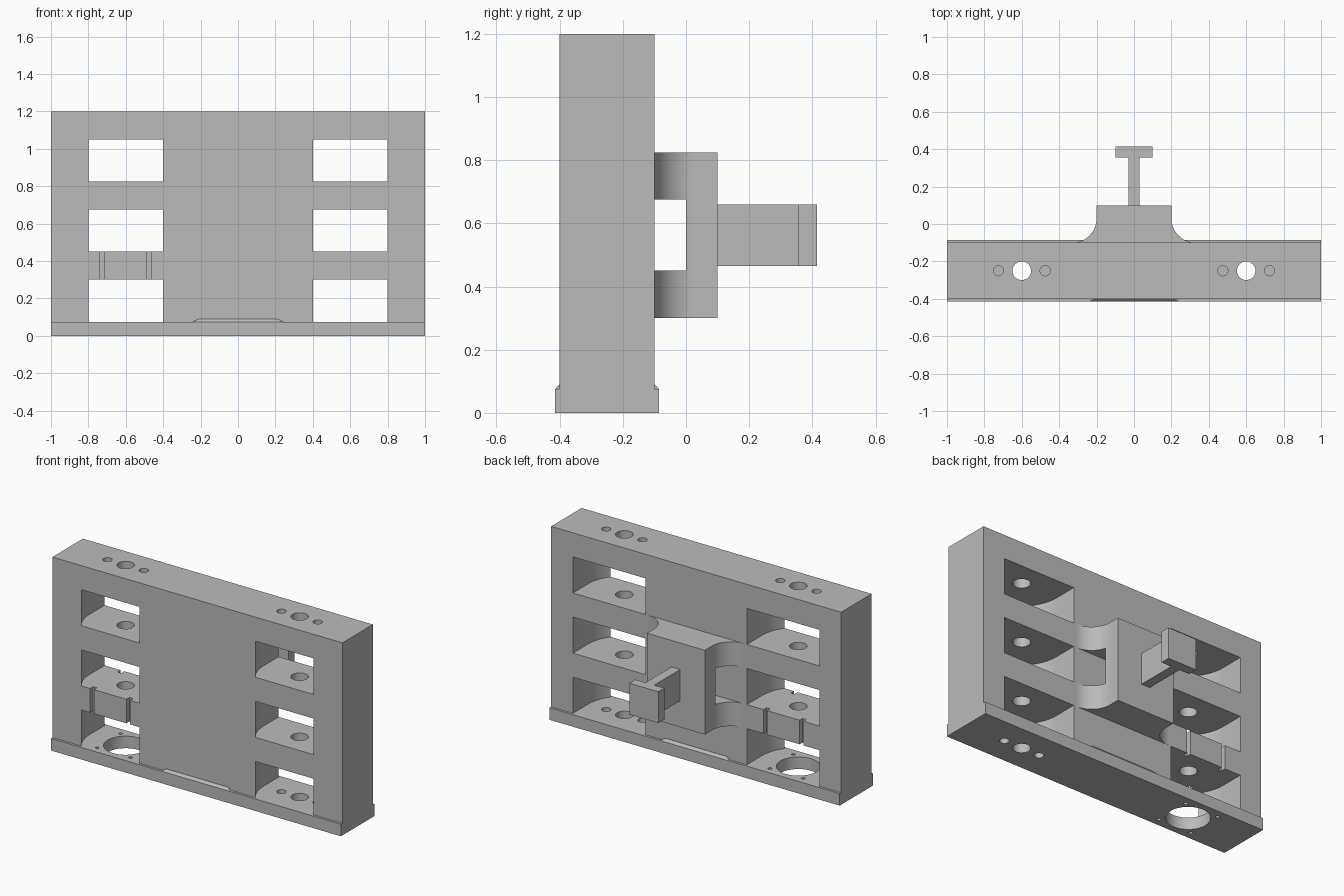
import bpy, bmesh
from math import cos, sin, pi, radians

if "Cube" in bpy.data.objects:
    bpy.data.objects.remove(bpy.data.objects["Cube"], do_unlink=True)

grey = bpy.data.materials.new("plain_grey")
grey.use_nodes = True
tone = (0.5, 0.5, 0.5, 1)
grey.diffuse_color = tone
grey.node_tree.nodes["Principled BSDF"].inputs["Base Color"].default_value = tone


def prism(name, outline, z0, z1):
    """Extrude a plan outline from z0 to z1."""
    bm = bmesh.new()
    face = bm.faces.new([bm.verts.new((x, y, z0)) for x, y in outline])
    out = bmesh.ops.extrude_face_region(bm, geom=[face])
    tops = [v for v in out["geom"] if isinstance(v, bmesh.types.BMVert)]
    bmesh.ops.translate(bm, vec=(0, 0, z1 - z0), verts=tops)
    bmesh.ops.recalc_face_normals(bm, faces=bm.faces)
    mesh = bpy.data.meshes.new(name)
    bm.to_mesh(mesh)
    bm.free()
    mesh.materials.append(grey)
    ob = bpy.data.objects.new(name, mesh)
    bpy.context.collection.objects.link(ob)
    return ob


def box(name, x0, x1, y0, y1, z0, z1):
    return prism(name, [(x0, y0), (x1, y0), (x1, y1), (x0, y1)], z0, z1)


def arc(cx, cy, r, a0, a1, n):
    angles = [radians(a0 + (a1 - a0) * i / n) for i in range(n + 1)]
    return [(cx + r * cos(a), cy + r * sin(a)) for a in angles]


def rod(name, x, y, r, z0, z1):
    return prism(name, arc(x, y, r, 0, 360, 32)[:-1], z0, z1)


def cut(target, cutters):
    for c in cutters:
        c.hide_render = True
        mod = target.modifiers.new("cut", "BOOLEAN")
        mod.operation = "DIFFERENCE"
        mod.solver = "EXACT"
        mod.object = c
    bpy.context.view_layer.objects.active = target
    for mod in list(target.modifiers):
        bpy.ops.object.modifier_apply(modifier=mod.name)
    for c in cutters:
        bpy.data.objects.remove(c, do_unlink=True)


def smooth(ob):
    bpy.ops.object.select_all(action="DESELECT")
    ob.select_set(True)
    bpy.context.view_layer.objects.active = ob
    bpy.ops.object.shade_smooth_by_angle(angle=radians(30))


FRONT, BACK, MID = -0.4, -0.1, -0.25
FLOOR = 0.075

# Upright block with round-fronted bays and vertical bores
block = box("upright_block", -1, 1, FRONT, BACK, FLOOR, 1.2)
cutters = []
for cx in (-0.6, 0.6):
    bay = arc(cx, MID, 0.25, 180, 360, 40) + [(cx + 0.25, 0.1), (cx - 0.25, 0.1)]
    for z0, z1 in ((-0.1, 0.3), (0.45, 0.675), (0.825, 1.05)):
        cutters.append(prism("bay_cutter", bay, z0, z1))
    cutters.append(rod("bore_cutter", cx, MID, 0.05, 0.2, 1.4))
    for dx in (-0.125, 0.125):
        cutters.append(rod("pin_cutter", cx + dx, MID, 0.027, 1.1, 1.3))
# Narrow grooves in the lowest right shelf, front and back
for x in (-0.727, -0.477):
    for y in (FRONT, BACK):
        cutters.append(box("groove_cutter", x - 0.013, x + 0.013,
                           y - 0.03, y + 0.03, 0.25, 0.5))
cut(block, cutters)
smooth(block)

# Base plate with a slight lip
base = box("base_plate", -1, 1, FRONT - 0.015, BACK + 0.015, 0, FLOOR)
cutters = [rod("bore_cutter", 0.6, MID, 0.05, -0.1, 0.2),
           rod("wide_bore_cutter", -0.6, MID, 0.125, -0.1, 0.2)]
for sx in (-1, 1):
    cutters.append(rod("pin_cutter", 0.6 + sx * 0.125, MID, 0.027, -0.1, 0.2))
    for sy in (-1, 1):
        cutters.append(rod("screw_cutter", -0.6 + sx * 0.115, MID + sy * 0.115,
                           0.011, -0.1, 0.2))
cut(base, cutters)
smooth(base)

# Sloped fillets where the block's centre meets the base
for name, y, s in (("front_fillet", FRONT, -1), ("back_fillet", BACK, 1)):
    strip = box(name, -0.24, 0.24, min(y, y + s * 0.015), max(y, y + s * 0.015),
                FLOOR, 0.09)
    for v in strip.data.vertices:
        if v.co.z > 0.08:
            v.co.x *= 0.88
            v.co.y = y + s * 0.001 if abs(v.co.y - y) > 0.01 else y

# Flared bracket on the back, tunnelled across behind its face
flare = arc(0.33, 0.03, 0.13, 270, 180, 20)
side = flare + [(0.2, 0.1)]
bracket = prism("flared_bracket", side + [(-x, y) for x, y in reversed(side)], 0.3, 0.825)
cut(bracket, [box("tunnel_cutter", -0.5, 0.5, -0.2, 0, 0.45, 0.675)])
smooth(bracket)

# T-shaped rail
box("rail_stem", -0.03, 0.03, 0.1, 0.355, 0.465, 0.66)
box("rail_head", -0.1, 0.1, 0.355, 0.415, 0.465, 0.66)
